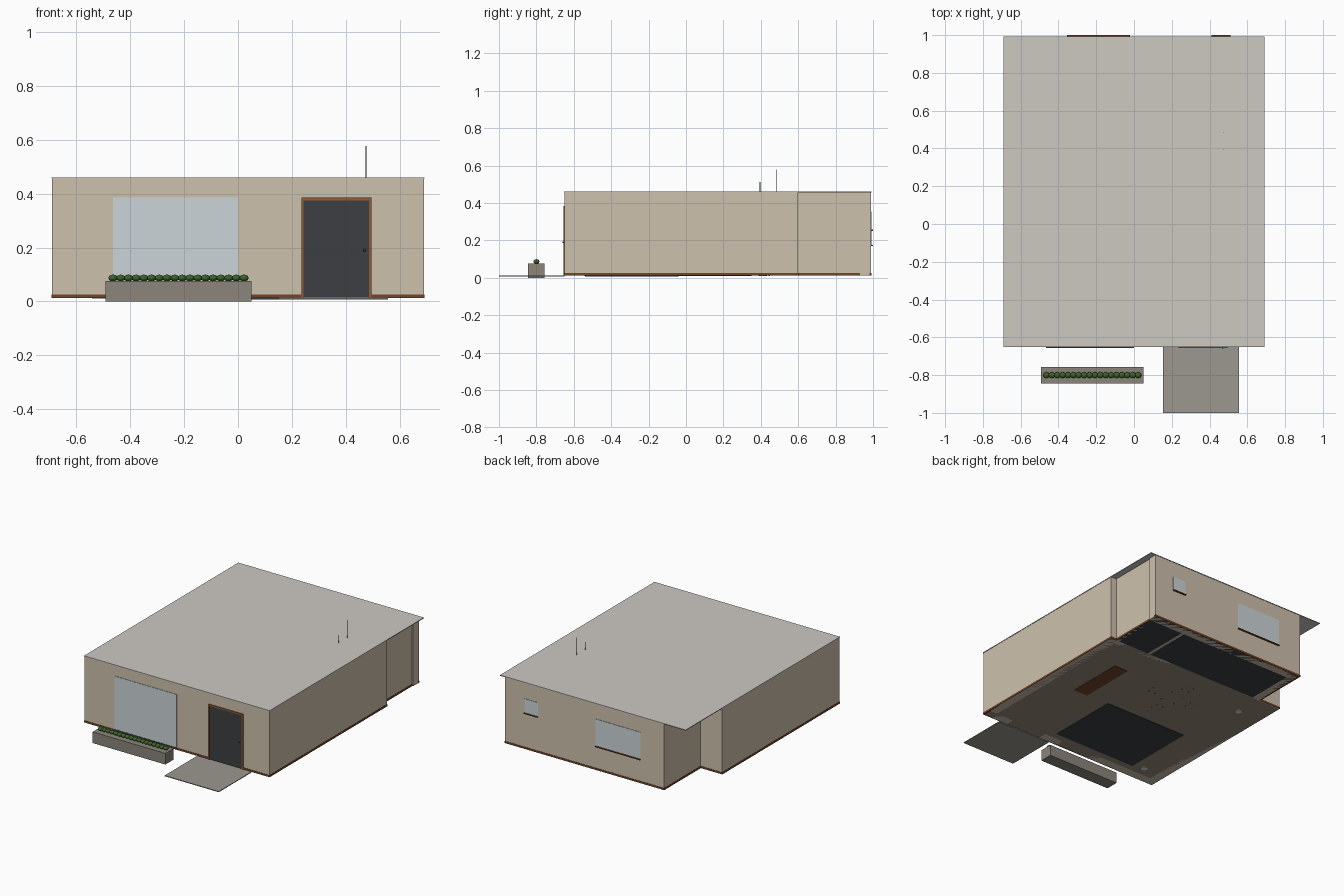
import bpy, math

if "Cube" in bpy.data.objects:
    bpy.data.objects.remove(bpy.data.objects["Cube"])

def mat(name, r, g, b):
    m = bpy.data.materials.new(name)
    m.diffuse_color = tuple((c / 255) ** 2.2 for c in (r, g, b)) + (1,)
    m.use_nodes = True
    m.node_tree.nodes["Principled BSDF"].inputs["Base Color"].default_value = m.diffuse_color
    return m

WALL = mat("plaster", 204, 192, 172)
ROOF = mat("roof_grey", 204, 200, 193)
WOOD = mat("brown_wood", 115, 72, 45)
FRAME = mat("frame_wood", 140, 92, 55)
DARK = mat("charcoal", 64, 65, 68)
GLASS = mat("glass", 203, 212, 215)
STONE = mat("concrete", 155, 151, 142)
PLANTER = mat("planter_stone", 138, 133, 122)
GREEN = mat("leaf", 62, 100, 45)
FLOOR = mat("floor_tan", 150, 138, 122)
CLOTH = mat("fabric", 140, 138, 135)
WHITE = mat("white", 225, 223, 218)

def box(name, x, y, z, m):
    bpy.ops.mesh.primitive_cube_add(size=1, location=[sum(a) / 2 for a in (x, y, z)])
    o = bpy.context.object
    o.name = name
    o.scale = [a[1] - a[0] for a in (x, y, z)]
    bpy.ops.object.transform_apply(location=False, rotation=False, scale=True)
    o.data.materials.append(m)
    return o

def cyl(name, x, y, z0, z1, r, m, r2=None, n=20):
    bpy.ops.mesh.primitive_cone_add(vertices=n, radius1=r, radius2=r if r2 is None else r2,
                                    depth=z1 - z0, location=(x, y, (z0 + z1) / 2))
    o = bpy.context.object
    o.name = name
    o.data.materials.append(m)
    bpy.ops.object.shade_smooth_by_angle()
    return o

def ball(name, loc, scale, m, seg=16, rings=8):
    bpy.ops.mesh.primitive_uv_sphere_add(segments=seg, ring_count=rings, radius=1, location=loc)
    o = bpy.context.object
    o.name = name
    o.scale = scale
    o.data.materials.append(m)
    bpy.ops.object.shade_smooth()

def wall(name, x, y, openings=()):
    """Wall running along x, split around openings (x0, x1, z0, z1)."""
    at = x[0]
    for i, (a, b, lo, hi) in enumerate(openings):
        box(f"{name}_pier_{i}", (at, a), y, (Z0, Z1), WALL)
        box(f"{name}_lintel_{i}", (a, b), y, (hi, Z1), WALL)
        if lo > Z0:
            box(f"{name}_apron_{i}", (a, b), y, (Z0, lo), WALL)
        at = b
    box(f"{name}_end", (at, x[1]), y, (Z0, Z1), WALL)

Z0, Z1 = 0.012, 0.458

# Exterior and partition walls
wall("front_wall", (-.69, .69), (-.65, -.59), [(-.465, 0, .025, .385), (.235, .495, Z0, .385)])
wall("middle_wall", (-.69, .69), (.56, .60), [(-.40, .20, Z0, .385), (.44, .57, Z0, .385)])
wall("back_wall", (-.53, .655), (.93, .99), [(-.355, -.02, .17, .355), (.41, .51, .255, .35)])
for s, n in ((-1, "left"), (1, "right")):
    box(n + "_wall", sorted((s * .63, s * .69)), (-.59, .56), (Z0, Z1), WALL)
box("rear_left_wall", (-.53, -.47), (.60, .93), (Z0, Z1), WALL)
box("rear_right_wall", (.625, .648), (.60, .93), (Z0, Z1), WALL)
box("rear_partition", (.37, .39), (.60, .93), (Z0, Z1), WALL)

# Floors and roof
box("main_floor", (-.688, .688), (-.648, .60), (.012, .018), FLOOR)
box("rear_floor", (-.528, .645), (.60, .988), (.012, .018), DARK)
box("roof", (-.692, .692), (-.652, .992), (.456, .461), ROOF)

# Skirting boards
K = (.012, .025)
e = .002
box("front_skirt_left", (-.692, .235), (-.652, -.64), K, WOOD)
box("front_skirt_right", (.495, .692), (-.652, -.64), K, WOOD)
for s, n in ((-1, "left"), (1, "right")):
    box(n + "_skirt", sorted((s * .68, s * .692)), (-.64, .59), K, WOOD)
    box(n + "_return_skirt", sorted((s * (.53 if s < 0 else .648), s * .692)), (.59, .602), K, WOOD)
box("rear_left_skirt", (-.532, -.52), (.602, .98), K, WOOD)
box("rear_right_skirt", (.64, .65), (.602, .93), K, WOOD)
box("back_skirt", (-.532, .657), (.98, .992), K, WOOD)

# Windows with sills
box("front_window", (-.465, 0), (-.653, -.645), (.025, .385), GLASS)
box("front_window_sill", (-.465, 0), (-.656, -.648), (.02, .027), DARK)
for n, x, z in (("large", (-.355, -.02), (.175, .355)), ("small", (.41, .51), (.257, .35))):
    box(f"back_{n}_window", x, (.985, .993), z, GLASS)
    box(f"back_{n}_sill", x, (.985, 1.0), (z[0] - .006, z[0]), WOOD)

# Front door and its frame
box("door", (.243, .487), (-.652, -.635), (.014, .375), DARK)
for n, x in (("left", (.235, .243)), ("right", (.487, .495))):
    box("door_jamb_" + n, x, (-.656, -.59), (.012, .385), FRAME)
box("door_head", (.235, .495), (-.656, -.59), (.375, .385), FRAME)
ball("door_knob", (.47, -.655, .19), (.005, .005, .005), DARK)

# Porch slab, planter and hedge
box("porch_slab", (.153, .557), (-1.0, -.65), (.008, .013), STONE)
box("planter", (-.492, .05), (-.845, -.757), (0, .075), PLANTER)
for i in range(18):
    ball(f"shrub_{i}", (-.464 + i * .0286, -.80, .087), (.017, .016, .0125), GREEN)

# Pendant rods through the roof, with shades
for i, (y, top) in enumerate(((.485, .578), (.395, .513))):
    cyl(f"pendant_rod_{i}", .476, y, top - .20, top, .002, DARK, n=8)
    cyl(f"pendant_shade_{i}", .476, y, top - .225, top - .195, .025, DARK, .008)

# Living room
box("rug", (-.44, .18), (-.54, -.04), (.008, .021), DARK)
box("sofa_seat", (-.36, .10), (-.16, -.04), (.03, .08), CLOTH)
box("sofa_back", (-.36, .10), (-.04, 0), (.03, .15), CLOTH)
for n, x in (("left", -.39), ("right", .10)):
    box("sofa_arm_" + n, (x, x + .03), (-.16, 0), (.02, .11), CLOTH)
box("coffee_table_top", (-.25, -.01), (-.36, -.24), (.065, .075), WOOD)
for x in (-.24, -.02):
    for y in (-.35, -.25):
        cyl("coffee_table_leg", x, y, .018, .065, .005, WOOD, n=8)
box("walnut_island", (.345, .45), (-.05, .35), (.010, .13), WOOD)

# Dining table and chairs
cyl("dining_table_top", -.09, .27, .11, .12, .11, WOOD, n=32)
for k in range(4):
    a = math.radians(90 * k + 45)
    cyl("dining_table_leg", -.09 + .07 * math.cos(a), .27 + .07 * math.sin(a), .010, .11, .005, WOOD, n=8)
for k in range(4):
    c, s = round(math.cos(k * math.pi / 2)), round(math.sin(k * math.pi / 2))
    cx, cy = -.09 + .15 * c, .27 + .15 * s
    box(f"chair_seat_{k}", (cx - .03, cx + .03), (cy - .03, cy + .03), (.065, .075), CLOTH)
    bx, by = cx + .028 * c, cy + .028 * s
    hx, hy = (.004, .03) if c else (.03, .004)
    box(f"chair_back_{k}", (bx - hx, bx + hx), (by - hy, by + hy), (.075, .15), CLOTH)
    for i in (-.025, .025):
        for j in (-.025, .025):
            cyl("chair_leg", cx + i, cy + j, .010, .065, .004, WOOD, n=8)

# Potted plants
for i, (x, y) in enumerate(((-.52, -.52), (-.515, .41))):
    cyl(f"pot_{i}", x, y, .010, .07, .022, WHITE, .03)
    ball(f"foliage_{i}", (x, y, .14), (.05, .05, .08), GREEN)

# Kitchen counter under the large rear window
box("kitchen_cabinet", (-.46, .30), (.85, .93), (.018, .13), WHITE)
box("kitchen_worktop", (-.465, .30), (.84, .93), (.13, .14), DARK)
